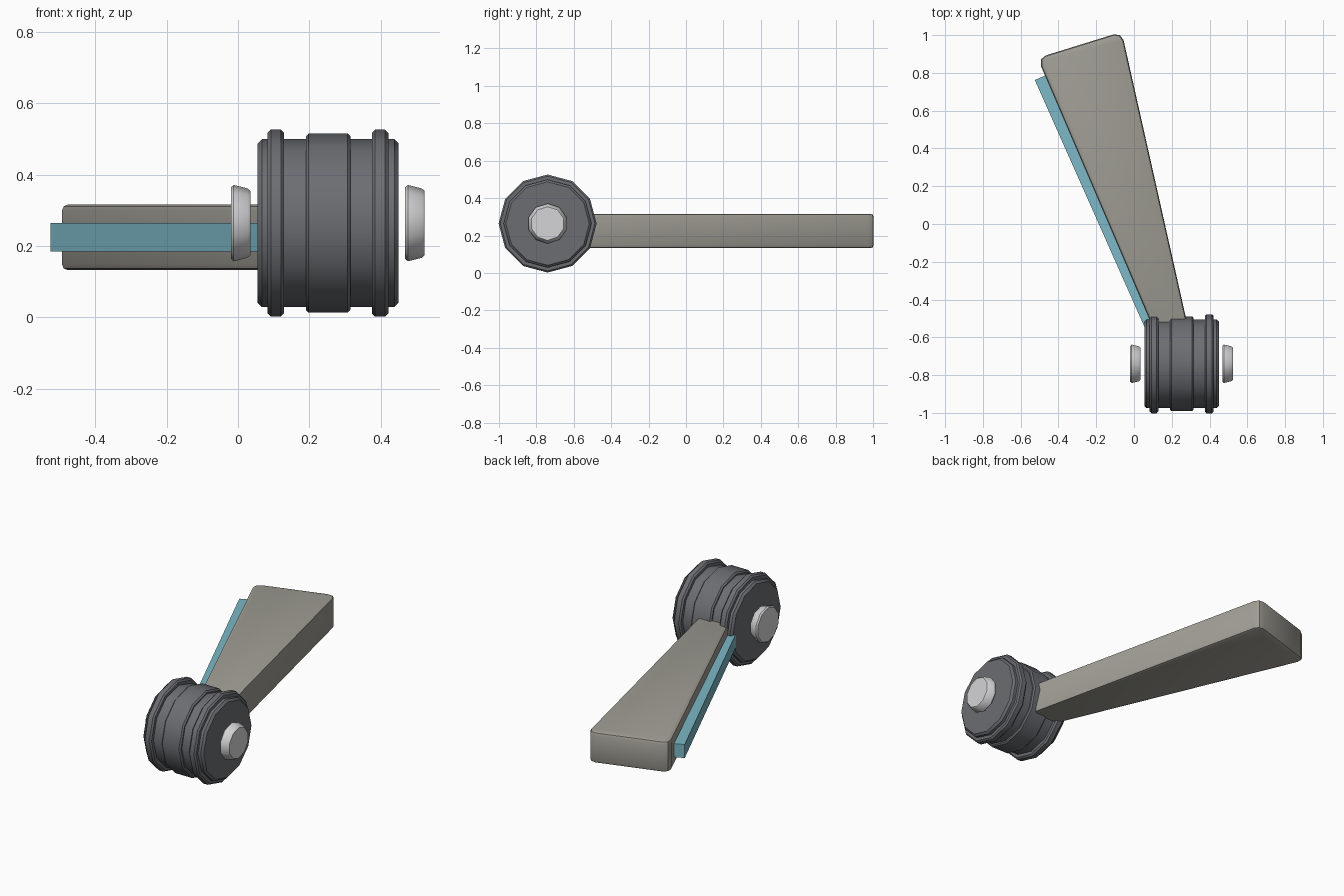
import bpy, bmesh, math

cube = bpy.data.objects.get("Cube")
if cube:
    bpy.data.objects.remove(cube, do_unlink=True)

HUB_Y, HUB_Z = -0.74, 0.264


def material(name, rgb):
    m = bpy.data.materials.new(name)
    m.use_nodes = True
    m.diffuse_color = (*rgb, 1)
    m.node_tree.nodes["Principled BSDF"].inputs["Base Color"].default_value = (*rgb, 1)
    return m


dark_grey = material("dark grey", (0.15, 0.155, 0.17))
light_grey = material("light grey", (0.66, 0.66, 0.68))
stone = material("stone grey", (0.35, 0.34, 0.30))
teal = material("pale teal", (0.20, 0.48, 0.57))


def finish(name, bm, mat, smooth=True):
    bmesh.ops.recalc_face_normals(bm, faces=bm.faces)
    mesh = bpy.data.meshes.new(name)
    bm.to_mesh(mesh)
    bm.free()
    obj = bpy.data.objects.new(name, mesh)
    bpy.context.collection.objects.link(obj)
    mesh.materials.append(mat)
    if smooth:
        bpy.ops.object.select_all(action='DESELECT')
        obj.select_set(True)
        bpy.context.view_layer.objects.active = obj
        bpy.ops.object.shade_smooth_by_angle(angle=math.radians(38))
    return obj


def disc(name, sides, profile, mat):
    """Closed drum along x from (x, radius) rings, with a corner pointing up."""
    bm = bmesh.new()
    rings = []
    for x, r in profile:
        rings.append([bm.verts.new((x, HUB_Y + r * math.sin(a), HUB_Z + r * math.cos(a)))
                      for a in (math.tau * i / sides for i in range(sides))])
    for a, b in zip(rings, rings[1:]):
        for i in range(sides):
            j = (i + 1) % sides
            bm.faces.new((a[i], a[j], b[j], b[i]))
    bm.faces.new(rings[0])
    bm.faces.new(rings[-1])
    return finish(name, bm, mat)


def drum(name, x0, x1, r, bevel):
    return disc(name, 12, [(x0, r - bevel), (x0 + bevel, r),
                           (x1 - bevel, r), (x1, r - bevel)], dark_grey)


def slab(outline, z0, z1):
    bm = bmesh.new()
    base = bm.faces.new([bm.verts.new((x, y, z0)) for x, y in outline])
    top = bmesh.ops.extrude_face_region(bm, geom=[base])["geom"]
    for v in top:
        if isinstance(v, bmesh.types.BMVert):
            v.co.z = z1
    return bm


# Hub barrel with its raised bands
drum("hub_barrel", 0.055, 0.45, 0.235, 0.012)
drum("hub_middle_band", 0.19, 0.315, 0.251, 0.008)
for side, x in (("right", 0.083), ("left", 0.375)):
    drum("hub_hoop_" + side, x, x + 0.046, 0.262, 0.009)

# Tapered end caps, both narrowing towards +x
for side, x in (("right", -0.02), ("left", 0.468)):
    disc("end_cap_" + side, 10, [(x, 0.1), (x + 0.008, 0.107), (x + 0.047, 0.097),
                                 (x + 0.055, 0.09)], light_grey)

# Flared blade: round the outer corners, then soften the rims
bm = slab([(-0.511, 0.879), (-0.065, 1.017), (0.287, -0.55), (0.101, -0.55)], 0.132, 0.316)
corners = [e for e in bm.edges
           if abs(e.verts[0].co.z - e.verts[1].co.z) > 0.1 and e.verts[0].co.y > 0]
bmesh.ops.bevel(bm, geom=corners, offset=0.045, segments=2, profile=0.5, affect='EDGES')
bmesh.ops.recalc_face_normals(bm, faces=bm.faces)
rims = [e for e in bm.edges if abs(e.verts[0].co.z - e.verts[1].co.z) < 0.01]
bmesh.ops.bevel(bm, geom=rims, offset=0.017, segments=2, profile=0.5, affect='EDGES')
finish("blade", bm, stone)

# Edge strip set into the side of the blade
bm = slab([(-0.525, 0.762), (-0.443, 0.798), (0.153, -0.544), (0.071, -0.58)], 0.184, 0.264)
finish("edge_strip", bm, teal, smooth=False)
